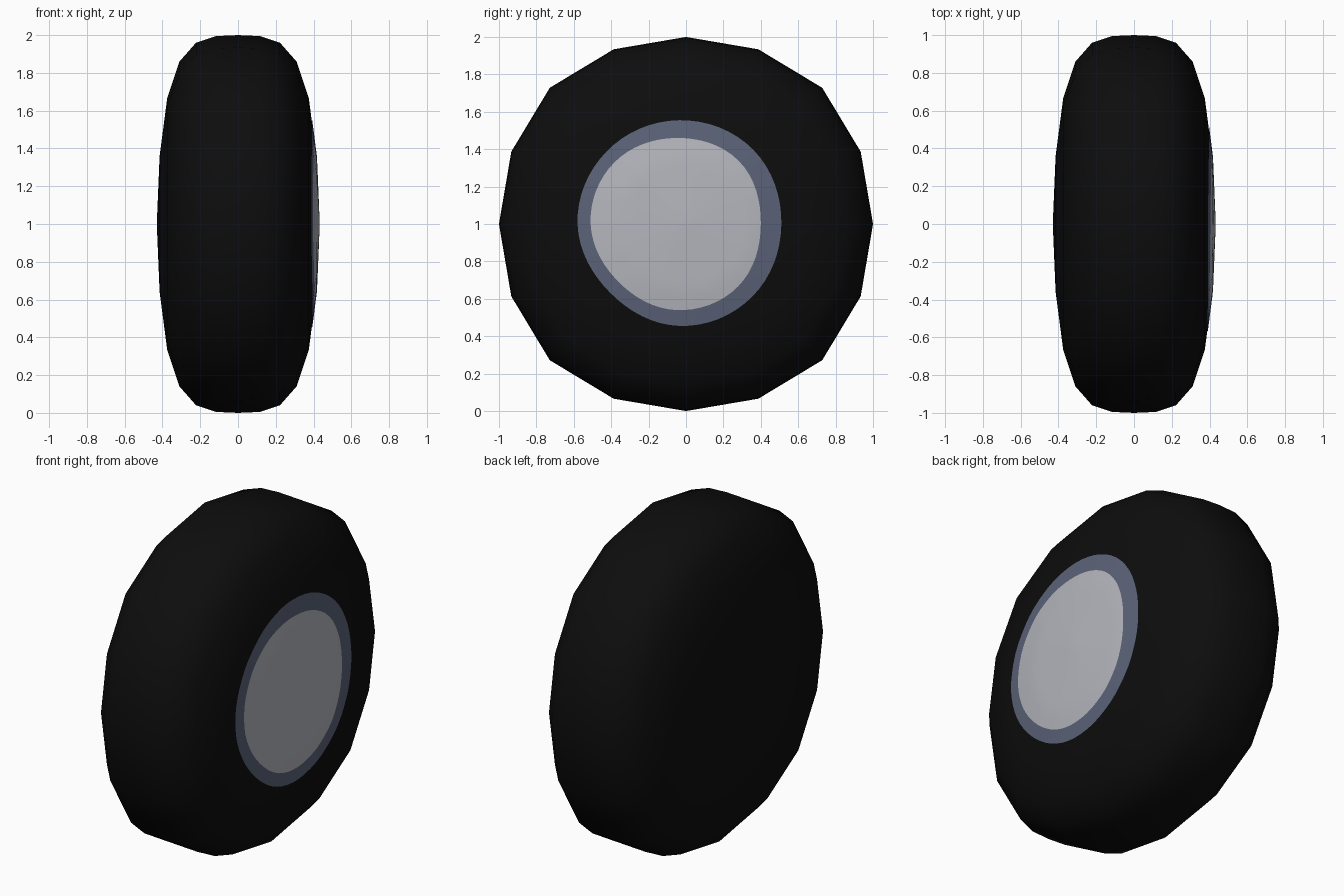
import bpy, bmesh, math
from mathutils import Vector
from mathutils.bvhtree import BVHTree

if "Cube" in bpy.data.objects:
    bpy.data.objects.remove(bpy.data.objects["Cube"])


def material(name, rgb):
    m = bpy.data.materials.new(name)
    m.diffuse_color = (*rgb, 1)
    m.use_nodes = True
    m.node_tree.nodes["Principled BSDF"].inputs["Base Color"].default_value = m.diffuse_color
    return m


def make_object(name, bm, mat):
    me = bpy.data.meshes.new(name)
    bmesh.ops.recalc_face_normals(bm, faces=bm.faces)
    bm.to_mesh(me)
    me.materials.append(mat)
    for p in me.polygons:
        p.use_smooth = True
    ob = bpy.data.objects.new(name, me)
    bpy.context.collection.objects.link(ob)
    return ob


black = material("black", (0.004, 0.004, 0.004))
slate = material("slate_blue", (0.105, 0.125, 0.19))
pale = material("pale_grey", (0.46, 0.47, 0.51))

# Body: rings of a squashed sphere along x, sixteen sides
half = [(0.115, 0.995), (0.222, 0.96), (0.31, 0.86), (0.375, 0.665), (0.415, 0.36)]
profile = [(-x, r) for x, r in reversed(half)] + [(0, 1.0)] + half
bulge = [1.0, 1.011, 1.03, 1.011]
N = 16
bm = bmesh.new()
rings = []
for x, r in profile:
    ring = []
    for i in range(N):
        a = math.tau * i / N
        k = r * bulge[i % 4]
        ring.append(bm.verts.new((x, k * math.cos(a), 1 + k * math.sin(a))))
    rings.append(ring)
for a, b in zip(rings, rings[1:]):
    for i in range(N):
        j = (i + 1) % N
        bm.faces.new((a[i], a[j], b[j], b[i]))
for ring, x in ((rings[0], -0.43), (rings[-1], 0.43)):
    pole = bm.verts.new((x, 0, 1))
    for i in range(N):
        bm.faces.new((ring[i], ring[(i + 1) % N], pole))
bmesh.ops.recalc_face_normals(bm, faces=bm.faces)
tree = BVHTree.FromBMesh(bm)
make_object("body", bm, black)
bm.free()


def outline(cy, radii, count=64):
    """Smooth closed loop through eight radii around (cy, 1)."""
    pts = []
    for s in range(count):
        t = 8 * s / count
        i, f = int(t), t - int(t)
        p = [radii[(i + k) % 8] for k in (-1, 0, 1, 2)]
        r = p[1] + 0.5 * f * (p[2] - p[0] + f * (2*p[0] - 5*p[1] + 4*p[2] - p[3]
                              + f * (3*(p[1] - p[2]) + p[3] - p[0])))
        a = math.tau * s / count
        pts.append((cy + r * math.cos(a), 1 + r * math.sin(a)))
    return pts


def plate(name, inner, outer, steps, lift, mat):
    """Thin coloured skin following the body between two loops."""
    bm = bmesh.new()
    loops = []
    for k in range(steps + 1):
        t = k / steps
        row = []
        for (y0, z0), (y1, z1) in zip(inner, outer):
            y, z = y0 + t * (y1 - y0), z0 + t * (z1 - z0)
            hit = tree.ray_cast(Vector((2, y, z)), Vector((-1, 0, 0)))[0]
            row.append(bm.verts.new((hit.x + lift, y, z)))
        loops.append(row)
    n = len(inner)
    for a, b in zip(loops, loops[1:]):
        for i in range(n):
            j = (i + 1) % n
            bm.faces.new((a[i], b[i], b[j], a[j]))
    bmesh.ops.remove_doubles(bm, verts=bm.verts, dist=1e-5)
    # one-sided skin: make sure it faces outward
    ob = make_object(name, bm, mat)
    if ob.data.polygons[0].normal.x < 0:
        ob.data.flip_normals()
    bm.free()


# Painted disc and its border on the right side
disc = outline(-0.055, [0.455, 0.477, 0.46, 0.465, 0.455, 0.435, 0.46, 0.472])
edge = outline(-0.035, [0.545, 0.56, 0.555, 0.55, 0.545, 0.522, 0.545, 0.55])
plate("disc", [(-0.055, 1.0)] * len(disc), disc, 10, 0.003, pale)
plate("disc_border", disc, edge, 4, 0.003, slate)
